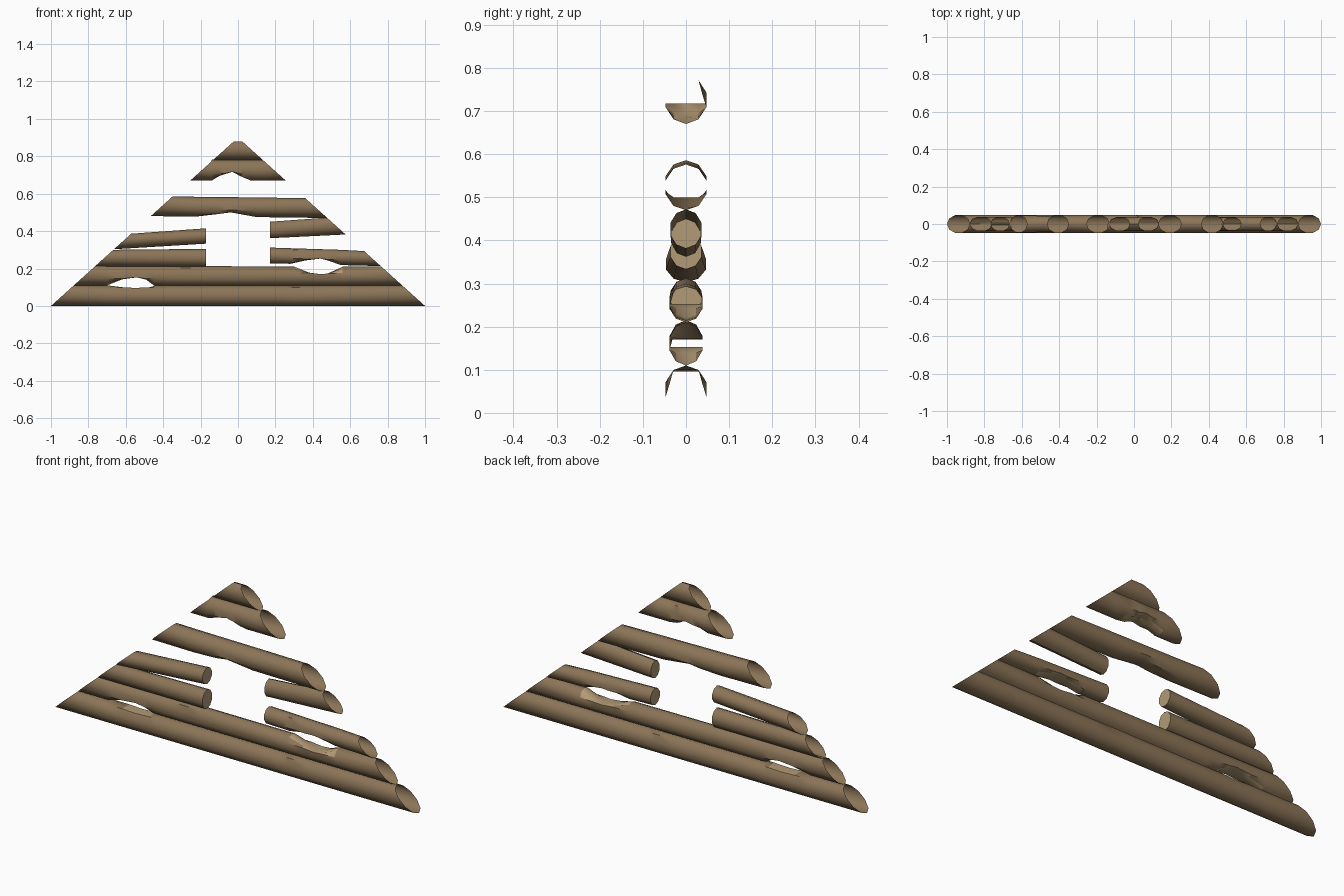
import bpy, bmesh, math

if "Cube" in bpy.data.objects:
    bpy.data.objects.remove(bpy.data.objects["Cube"])

SIDES = 10
SLOPE = 0.9          # height of the gable triangle before the tip is cut


def material(name, rgb):
    m = bpy.data.materials.new(name)
    m.diffuse_color = (*rgb, 1)
    m.use_nodes = True
    m.node_tree.nodes["Principled BSDF"].inputs["Base Color"].default_value = m.diffuse_color
    return m


BARK = material("brown bark", (0.263, 0.178, 0.097))
CUT = material("pale cut wood", (0.45, 0.325, 0.18))


def interp(points, x):
    """Piecewise linear value, None outside the range."""
    for (x0, z0), (x1, z1) in zip(points, points[1:]):
        if x0 <= x <= x1:
            return z0 + (z1 - z0) * (x - x0) / (x1 - x0)
    return None


def log(name, left, right, low=(), high=(), nicks=(), pale=True):
    """left/right: (x or None for a sloped open end, bottom, top, half width).
    low/high: dent profiles in the underside/top. nicks: (x, side)."""
    xl = left[0] if left[0] is not None else -(1 - left[1] / SLOPE)
    xr = right[0] if right[0] is not None else 1 - right[1] / SLOPE
    stations = {xl, xr} | {p[0] for p in low} | {p[0] for p in high}
    for nx, _ in nicks:
        stations |= {nx - 0.1, nx, nx + 0.1}
    stations = sorted(stations)
    bm = bmesh.new()
    rings, dented = [], []
    for x in stations:
        t = (x - xl) / (xr - xl)
        zb, zt, hw = (left[i] + (right[i] - left[i]) * t for i in (1, 2, 3))
        lo, hi = interp(low, x), interp(high, x)
        ring, flags = [], []
        for k in range(SIDES):
            a = math.pi / 2 + k * math.tau / SIDES
            y = hw * math.cos(a) / math.cos(math.pi / SIDES)
            z = (zb + zt) / 2 + (zt - zb) / 2 * math.sin(a)
            cut = False
            if lo is not None and z < lo - 1e-4:
                z, cut = lo, True
            if hi is not None and z > hi + 1e-4:
                z, cut = hi, True
            for nx, side in nicks:
                if x == nx and y * side > 0 and 0.2 < math.sin(a) < 0.5:
                    y *= 0.78
            px = x
            if x == xl and left[0] is None:
                px = -(1 - z / SLOPE)
            if x == xr and right[0] is None:
                px = 1 - z / SLOPE
            ring.append(bm.verts.new((px, y, z)))
            flags.append(cut)
        rings.append(ring)
        dented.append(flags)
    # bark skin, pale where the dents cut into it
    for i in range(len(rings) - 1):
        for k in range(SIDES):
            n = (k + 1) % SIDES
            f = bm.faces.new((rings[i][k], rings[i][n], rings[i + 1][n], rings[i + 1][k]))
            in_dent = [dented[i][c] or dented[i + 1][c] for c in (k, n)]
            f.material_index = int(pale and all(in_dent))
    # sawn caps only at the window opening; sloped ends stay open
    if left[0] is not None:
        bm.faces.new(rings[0]).material_index = 1
    if right[0] is not None:
        bm.faces.new(rings[-1]).material_index = 1
    bmesh.ops.recalc_face_normals(bm, faces=bm.faces)
    # open tubes: make sure the skin faces outward
    bm.normal_update()
    out = sum(f.normal.y * f.calc_center_median().y * f.calc_area() for f in bm.faces)
    if out < 0:
        bmesh.ops.reverse_faces(bm, faces=bm.faces)
    me = bpy.data.meshes.new(name)
    bm.to_mesh(me)
    bm.free()
    me.materials.append(BARK)
    me.materials.append(CUT)
    ob = bpy.data.objects.new(name, me)
    bpy.context.collection.objects.link(ob)
    bpy.ops.object.select_all(action='DESELECT')
    ob.select_set(True)
    bpy.context.view_layer.objects.active = ob
    bpy.ops.object.shade_smooth_by_angle(angle=math.radians(42))
    return ob


# long logs below the window
log("bottom_log", (None, 0, 0.11, 0.047), (None, 0, 0.11, 0.047),
    high=[(-0.70, 0.11), (-0.62, 0.10), (-0.55, 0.096), (-0.47, 0.10), (-0.44, 0.11)],
    nicks=[(0.3, -1), (0.15, 1)])
log("second_log", (None, 0.11, 0.215, 0.038), (None, 0.11, 0.21, 0.038),
    low=[(-0.70, 0.11), (-0.62, 0.142), (-0.54, 0.153), (-0.49, 0.14), (-0.45, 0.11)],
    high=[(0.30, 0.21), (0.38, 0.178), (0.44, 0.17), (0.48, 0.173), (0.56, 0.21)],
    nicks=[(-0.28, -1)])

# short logs beside the window
log("lower_left_log", (None, 0.21, 0.30, 0.038), (-0.17, 0.21, 0.305, 0.038))
log("lower_right_log", (0.17, 0.228, 0.312, 0.036), (None, 0.213, 0.293, 0.038),
    low=[(0.28, 0.225), (0.36, 0.243), (0.44, 0.253), (0.48, 0.243), (0.55, 0.218)],
    nicks=[(0.3, -1)])
log("upper_left_log", (None, 0.303, 0.386, 0.046), (-0.17, 0.333, 0.415, 0.036))
log("upper_right_log", (0.17, 0.362, 0.45, 0.034), (None, 0.382, 0.472, 0.036))

# logs above the window
log("lintel_log", (None, 0.48, 0.586, 0.047), (None, 0.47, 0.576, 0.047),
    low=[(-0.22, 0.478), (-0.10, 0.492), (-0.04, 0.50), (0.10, 0.475)], pale=False)
log("upper_log", (None, 0.67, 0.782, 0.047), (None, 0.67, 0.782, 0.047),
    low=[(-0.14, 0.67), (-0.10, 0.695), (-0.03, 0.717), (0.01, 0.695), (0.07, 0.67)],
    nicks=[(0.03, 1)])
log("peak_log", (None, 0.78, 0.88, 0.037), (None, 0.78, 0.88, 0.037))
